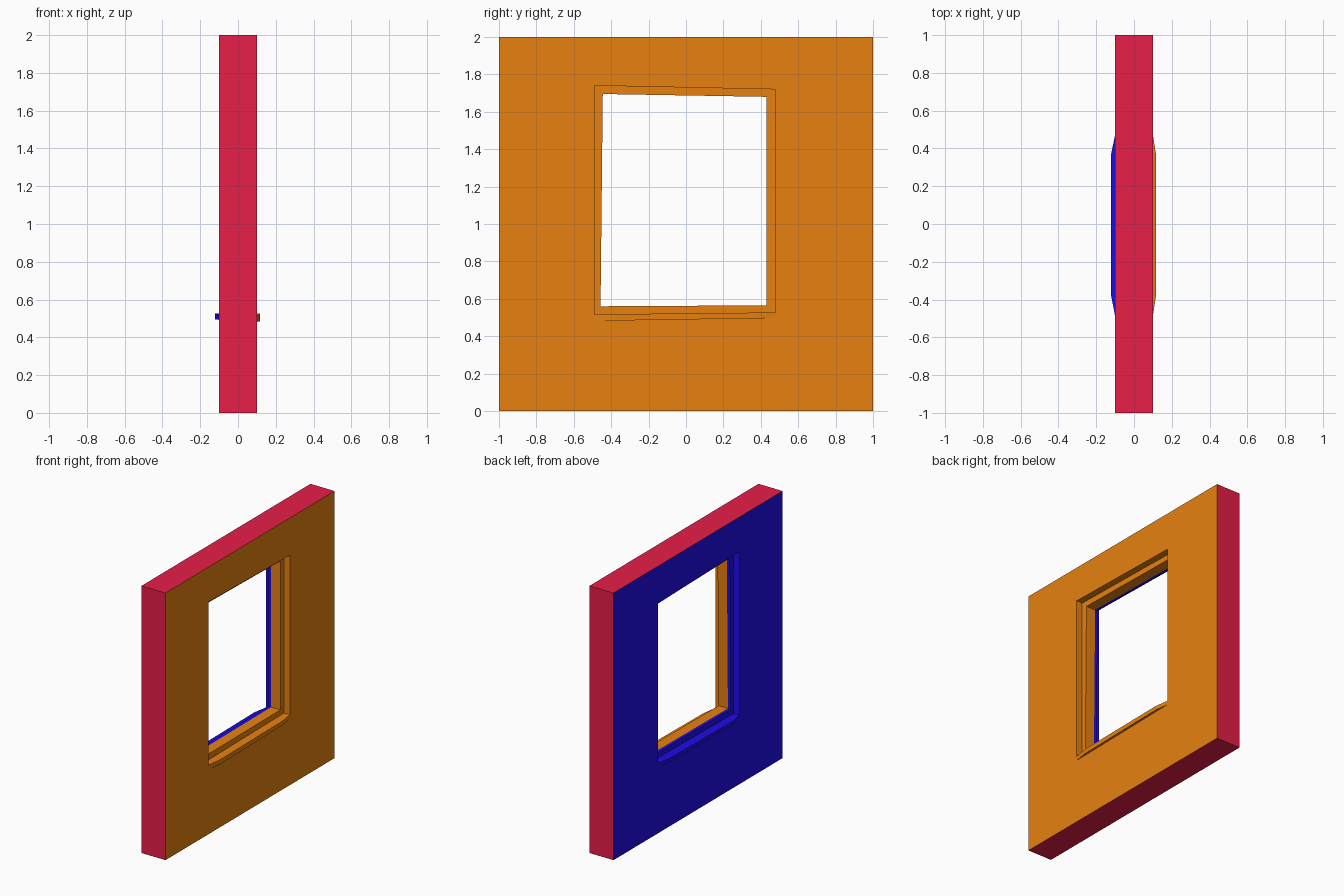
import bpy, bmesh, random
from mathutils import Vector

if "Cube" in bpy.data.objects:
    bpy.data.objects.remove(bpy.data.objects["Cube"])

random.seed(4)


def material(name, color):
    m = bpy.data.materials.new(name)
    m.diffuse_color = (*color, 1)
    m.use_nodes = True
    m.node_tree.nodes["Principled BSDF"].inputs["Base Color"].default_value = m.diffuse_color
    return m


MATS = [material("edge_red", (0.8, 0.013, 0.065)),
        material("outside_orange", (0.8, 0.22, 0.005)),
        material("inside_blue", (0.013, 0.004, 0.8))]
RED, ORANGE, BLUE = range(3)


def finish(bm, name):
    mesh = bpy.data.meshes.new(name)
    bm.to_mesh(mesh)
    for m in MATS:
        mesh.materials.append(m)
    obj = bpy.data.objects.new(name, mesh)
    bpy.context.collection.objects.link(obj)
    return obj


# Wall with a stepped window opening: (y, z) rectangles swept through the thickness
WALL = [(-1, 0), (1, 0), (1, 2), (-1, 2)]
REVEAL = [(-0.49, 0.515), (0.475, 0.525), (0.475, 1.72), (-0.49, 1.74)]
FRAME = [(-0.457, 0.56), (0.43, 0.565), (0.43, 1.68), (-0.445, 1.695)]
# each entry: rectangle, depth, colour of the band leading to the next entry
BANDS = [(WALL, 0.1, ORANGE), (REVEAL, 0.1, ORANGE), (REVEAL, 0.05, ORANGE),
         (FRAME, 0.05, ORANGE), (FRAME, -0.027, BLUE), (FRAME, -0.05, BLUE),
         (REVEAL, -0.05, BLUE), (REVEAL, -0.1, BLUE), (WALL, -0.1, RED)]

wall = bmesh.new()
rings = [[wall.verts.new((x, y, z)) for y, z in rect] for rect, x, _ in BANDS]
for i, (_, _, mat) in enumerate(BANDS):
    a, b = rings[i], rings[(i + 1) % len(rings)]
    for k in range(4):
        j = (k + 1) % 4
        wall.faces.new((a[k], a[j], b[j], b[k])).material_index = mat
bmesh.ops.recalc_face_normals(wall, faces=wall.faces)

# Cracked wall pieces: one convex cell around each seed point
SEEDS = [(-.8, 1.8), (-.95, 1.53), (-.84, 1.38), (-.57, 1.4), (-.85, 1.0), (-.6, 1.02),
         (-.97, .62), (-.65, .67), (-.87, .25), (-.45, .1), (-.4, .52), (0, .2),
         (.06, .48), (.4, -.05), (.5, .4), (.85, .08), (.94, .75), (.6, .98),
         (.55, 1.6), (.95, 1.5), (.4, 1.85), (-.2, 1.95), (-.1, 1.72), (.8, 1.99)]
points = [Vector((random.uniform(-.04, .04), y, z)) for y, z in SEEDS]
for n, p in enumerate(points):
    bm = wall.copy()
    for q in sorted(points, key=lambda q: (q - p).length):
        if q is p or not bm.verts:
            continue
        geom = bm.verts[:] + bm.edges[:] + bm.faces[:]
        res = bmesh.ops.bisect_plane(bm, geom=geom, dist=1e-5, plane_co=(p + q) / 2,
                                     plane_no=(q - p).normalized(), clear_outer=True)
        cut = [e for e in res["geom_cut"]
               if isinstance(e, bmesh.types.BMEdge) and e.is_valid and e.is_boundary]
        if cut:
            bmesh.ops.holes_fill(bm, edges=cut, sides=0)
    if bm.faces:
        finish(bm, f"wall_piece_{n + 1:02d}")
    bm.free()
wall.free()


# Sills: thin ledges with tapered ends, one on each side of the wall
def sill(name, side, reach, drop_left, drop_right, mat):
    outline = [(0.07, -0.488), (0.1, -0.488), (reach, -0.38),
               (reach, 0.37), (0.1, 0.473), (0.07, 0.473)]
    bm = bmesh.new()
    loops = []
    for low in (False, True):
        loop = []
        for x, y in outline:
            t = (y + 0.49) / 0.965
            z = 0.517 + 0.01 * t - (drop_left * (1 - t) + drop_right * t if low else 0)
            loop.append(bm.verts.new((x * side, y, z)))
        loops.append(loop)
        bm.faces.new(loop)
    for k in range(len(outline)):
        j = (k + 1) % len(outline)
        bm.faces.new((loops[0][k], loops[0][j], loops[1][j], loops[1][k]))
    for f in bm.faces:
        f.material_index = mat
    bmesh.ops.recalc_face_normals(bm, faces=bm.faces)
    finish(bm, name)
    bm.free()


sill("outer_sill", 1, 0.116, 0.035, 0.03, ORANGE)
sill("inner_sill", -1, 0.121, 0.024, 0.03, BLUE)
